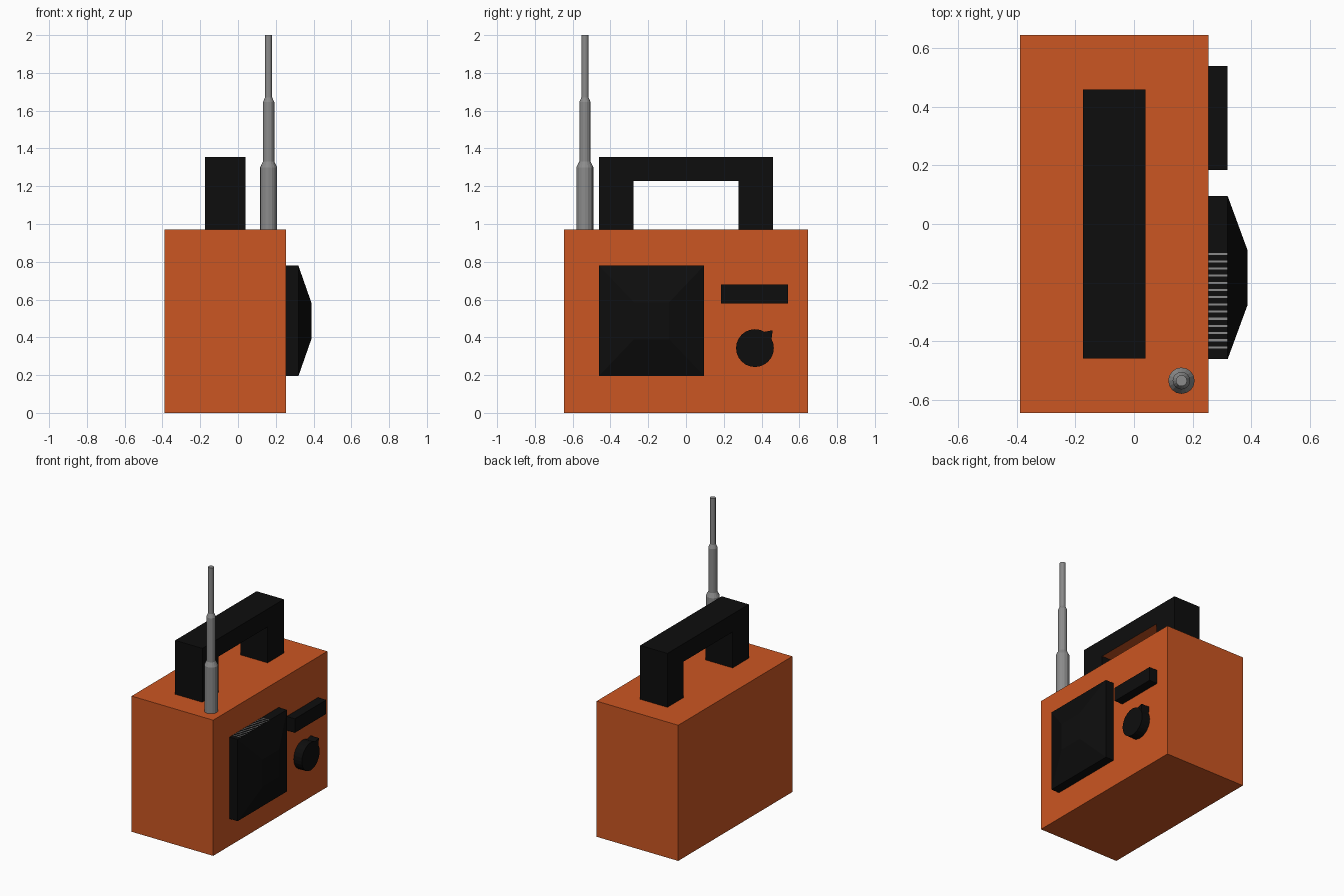
import bpy, bmesh, math

if "Cube" in bpy.data.objects:
    bpy.data.objects.remove(bpy.data.objects["Cube"])


def material(name, rgb):
    m = bpy.data.materials.new(name)
    m.diffuse_color = (*rgb, 1)
    m.use_nodes = True
    m.node_tree.nodes["Principled BSDF"].inputs["Base Color"].default_value = m.diffuse_color
    return m


ORANGE = material("orange casing", (0.6, 0.093, 0.016))
BLACK = material("black plastic", (0.004, 0.004, 0.004))
GREY = material("grey metal", (0.26, 0.26, 0.26))


def finish(name, bm, *mats):
    bmesh.ops.recalc_face_normals(bm, faces=bm.faces)
    mesh = bpy.data.meshes.new(name)
    bm.to_mesh(mesh)
    bm.free()
    for m in mats:
        mesh.materials.append(m)
    ob = bpy.data.objects.new(name, mesh)
    bpy.context.collection.objects.link(ob)
    return ob


def prism(name, outline, x0, x1, *mats):
    """Extrude a (y, z) outline along x."""
    bm = bmesh.new()
    face = bm.faces.new([bm.verts.new((x0, y, z)) for y, z in outline])
    ext = bmesh.ops.extrude_face_region(bm, geom=[face])
    for v in ext["geom"]:
        if isinstance(v, bmesh.types.BMVert):
            v.co.x = x1
    return finish(name, bm, *mats)


def rect(y0, y1, z0, z1):
    return [(y0, z0), (y1, z0), (y1, z1), (y0, z1)]


FRONT, RAISED = 0.255, 0.32

# Casing
prism("casing", rect(-0.645, 0.645, 0, 0.97), -0.39, FRONT, ORANGE)

# Carrying handle; the underside of the grip is casing-coloured
handle = prism("handle", [(-0.46, 0.97), (-0.277, 0.97), (-0.277, 1.227), (0.277, 1.227),
                          (0.277, 0.97), (0.46, 0.97), (0.46, 1.355), (-0.46, 1.355)],
               -0.175, 0.04, BLACK, ORANGE)
for f in handle.data.polygons:
    if f.normal.z < -0.9 and f.center.z > 1.1:
        f.material_index = 1

# Speaker: square block with a raised, tapering centre
bm = bmesh.new()
rings = []
for x, s in ((FRONT, 1), (RAISED, 1), (0.388, 1 / 3)):
    h, v = 0.278 * s, 0.292 * s
    rings.append([bm.verts.new((x, y, z)) for y, z in
                  rect(-0.183 - h, -0.183 + h, 0.487 - v, 0.487 + v)])
for a, b in zip(rings, rings[1:]):
    for i in range(4):
        j = (i + 1) % 4
        bm.faces.new((a[i], a[j], b[j], b[i]))
bm.faces.new(rings[0])
bm.faces.new(rings[-1])
finish("speaker", bm, BLACK)

# Fine grey lines on the top edge of the speaker
for i in range(14):
    y = -0.425 + i * 0.0245
    prism("speaker_line", rect(y, y + 0.007, 0.778, 0.7805), FRONT, RAISED - 0.001, GREY)

# Tuning display
prism("tuning_display", rect(0.185, 0.54, 0.58, 0.68), FRONT, RAISED, BLACK)

# Knob and its pointer
knob = [(0.365 + 0.1 * math.cos(math.tau * i / 24), 0.343 + 0.1 * math.sin(math.tau * i / 24))
        for i in range(24)]
prism("knob", knob, FRONT, RAISED, BLACK)
prism("knob_pointer", [(0.365, 0.343), (0.452, 0.385), (0.459, 0.438), (0.407, 0.427)],
      FRONT, RAISED - 0.001, BLACK)

# Telescopic antenna, lathed from its profile
bm = bmesh.new()
profile = [(0.045, 0.97), (0.045, 1.30), (0.03, 1.33), (0.03, 1.645), (0.019, 1.67), (0.019, 2.0)]
rings = []
N = 16
for r, z in profile:
    rings.append([bm.verts.new((0.162 + r * math.cos(math.tau * i / N),
                                -0.535 + r * math.sin(math.tau * i / N), z)) for i in range(N)])
for a, b in zip(rings, rings[1:]):
    for i in range(N):
        j = (i + 1) % N
        bm.faces.new((a[i], a[j], b[j], b[i]))
bm.faces.new(rings[0])
bm.faces.new(rings[-1])
finish("antenna", bm, GREY)
